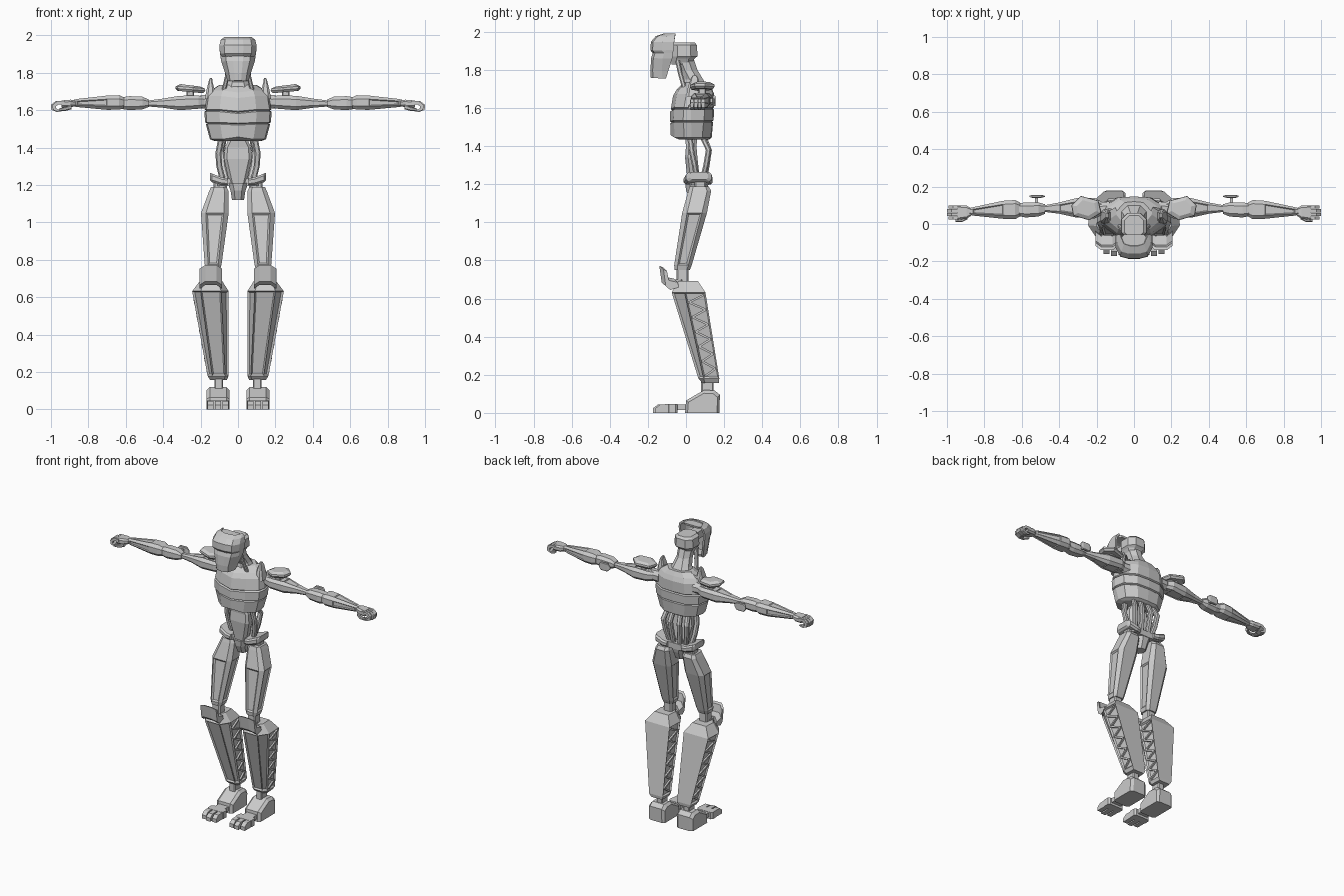
import bpy, bmesh, math
from mathutils import Vector

grey = bpy.data.materials.new("grey_metal")
grey.diffuse_color = (0.6, 0.6, 0.6, 1)


def finish(name, bm, mirror):
    bmesh.ops.recalc_face_normals(bm, faces=bm.faces)
    me = bpy.data.meshes.new(name)
    bm.to_mesh(me)
    bm.free()
    me.materials.append(grey)
    ob = bpy.data.objects.new(name, me)
    bpy.context.collection.objects.link(ob)
    if mirror:
        ob.modifiers.new("mirror", 'MIRROR').use_mirror_merge = False
    return ob


def loft(name, rings, mirror=True, panel=None, width=0.01, depth=-0.006, cap=True, closed=True):
    """Skin matching rings; faces chosen by the panel rule are inset."""
    bm = bmesh.new()
    vs = [[bm.verts.new(p) for p in r] for r in rings]
    n = len(vs[0])
    for a, b in zip(vs, vs[1:]):
        for i in range(n if closed else n - 1):
            j = (i + 1) % n
            bm.faces.new((a[i], a[j], b[j], b[i]))
    if cap:
        bm.faces.new(vs[0])
        bm.faces.new(vs[-1])
    bmesh.ops.recalc_face_normals(bm, faces=bm.faces)
    if panel:
        fs = [f for f in bm.faces if panel(f)]
        bmesh.ops.inset_individual(bm, faces=fs, thickness=width, depth=depth)
    return finish(name, bm, mirror)


def octo(a0, a1, b0, b1, c):
    """Rectangle with cut corners."""
    k = c * min(a1 - a0, b1 - b0)
    return [(a0 + k, b0), (a1 - k, b0), (a1, b0 + k), (a1, b1 - k),
            (a1 - k, b1), (a0 + k, b1), (a0, b1 - k), (a0, b0 + k)]


def rz(z, x0, x1, y0, y1, c=0.25):
    return [(a, b, z) for a, b in octo(x0, x1, y0, y1, c)]


def rx(x, y0, y1, z0, z1, c=0.25):
    return [(x, a, b) for a, b in octo(y0, y1, z0, z1, c)]


def box(name, x0, x1, y0, y1, z0, z1, c=0.12, mirror=True):
    return loft(name, [rz(z0, x0, x1, y0, y1, c), rz(z1, x0, x1, y0, y1, c)], mirror)


def rod(bm, p, q, r):
    """Square strut between two points."""
    d = (q - p).normalized()
    u = d.cross(Vector((1, 0, 0))).normalized() * r
    w = Vector((1, 0, 0)) * r
    a, b = [[bm.verts.new(e + s * u + t * w) for s, t in ((1, 1), (-1, 1), (-1, -1), (1, -1))] for e in (p, q)]
    for i in range(4):
        j = (i + 1) % 4
        bm.faces.new((a[i], a[j], b[j], b[i]))
    bm.faces.new(a)
    bm.faces.new(b)


# Head: open-backed face mask, skull and neck
def mask_ring(z, w, yb, yf, k):
    half = [(w, yb), (w, yf + 0.055), (w * k, yf + 0.01), (w * 0.3, yf)]
    return [(x, y, z) for x, y in half] + [(-x, y, z) for x, y in reversed(half)]


mask = loft("face_mask", [
    mask_ring(1.758, 0.05, -0.105, -0.178, 0.75), mask_ring(1.80, 0.062, -0.092, -0.18, 0.7),
    mask_ring(1.862, 0.083, -0.072, -0.176, 0.7), mask_ring(1.89, 0.087, -0.068, -0.168, 0.7),
    mask_ring(1.905, 0.09, -0.066, -0.18, 0.75), mask_ring(1.945, 0.093, -0.062, -0.178, 0.75),
    mask_ring(1.972, 0.086, -0.058, -0.155, 0.75), mask_ring(1.985, 0.07, -0.056, -0.115, 0.75)],
    mirror=False, cap=False, closed=False)
s = mask.modifiers.new("thickness", 'SOLIDIFY')
s.thickness, s.offset = 0.014, 0
loft("mask_crown", [rz(1.972, -0.07, 0.07, -0.14, -0.058), rz(1.985, -0.068, 0.068, -0.115, -0.056)], False)
box("mask_chin", -0.045, 0.045, -0.17, -0.105, 1.757, 1.77, 0.2, False)
loft("eye", [[(x, -0.176 + 0.4 * (x - 0.03), z) for x, z in ((0.025, 1.868), (0.058, 1.875), (0.056, 1.89), (0.03, 1.884))],
             [(x, -0.17 + 0.4 * (x - 0.03), z) for x, z in ((0.025, 1.868), (0.058, 1.875), (0.056, 1.89), (0.03, 1.884))]])
loft("skull", [rz(1.83, -0.045, 0.045, -0.075, 0.03), rz(1.86, -0.06, 0.06, -0.08, 0.045),
               rz(1.872, -0.07, 0.07, -0.08, 0.06), rz(1.93, -0.068, 0.068, -0.08, 0.058),
               rz(1.945, -0.05, 0.05, -0.07, 0.045)], False)
box("mask_mount", -0.03, 0.03, -0.15, -0.05, 1.88, 1.93, mirror=False)
loft("neck", [rz(1.70, -0.085, 0.085, -0.02, 0.12, 0.3), rz(1.75, -0.06, 0.06, -0.01, 0.09, 0.3),
              rz(1.80, -0.048, 0.048, -0.035, 0.06, 0.3), rz(1.86, -0.05, 0.05, -0.06, 0.04, 0.3)], False)
loft("neck_cord", [rz(z, x - 0.012, x + 0.012, y - 0.012, y + 0.012)
                   for x, y, z in ((0.075, -0.01, 1.71), (0.058, -0.03, 1.78), (0.05, -0.045, 1.85))])


# Chest: stacked bands with a front ridge
def chest_ring(z, w, yf, yb, dz=0.0):
    half = [(0, yf, -dz), (w * 0.55, yf + 0.02, 0), (w * 0.95, yf + 0.07, 0), (w, yf + 0.11, 0),
            (w * 0.92, yb - 0.05, 0), (w * 0.5, yb - 0.005, 0), (0, yb, 0)]
    return [(x, y, z + d) for x, y, d in half] + [(-x, y, z + d) for x, y, d in reversed(half[1:-1])]


loft("chest", [
    chest_ring(1.435, 0.125, -0.055, 0.12, -0.012), chest_ring(1.445, 0.15, -0.08, 0.135, -0.012),
    chest_ring(1.525, 0.172, -0.083, 0.142, 0.005), chest_ring(1.53, 0.164, -0.076, 0.136, 0.005),
    chest_ring(1.535, 0.176, -0.085, 0.145, 0.005), chest_ring(1.592, 0.18, -0.083, 0.147, 0.01),
    chest_ring(1.598, 0.17, -0.074, 0.14, 0.01), chest_ring(1.604, 0.178, -0.08, 0.147, 0.01),
    chest_ring(1.675, 0.165, -0.068, 0.147, 0.01), chest_ring(1.705, 0.148, -0.05, 0.135, 0.01),
    chest_ring(1.735, 0.1, -0.02, 0.12, 0.01)], False)
loft("collar_spike", [rz(1.66, 0.12, 0.178, 0.0, 0.08), rz(1.71, 0.125, 0.168, 0.01, 0.075),
                      rz(1.755, 0.137, 0.157, 0.025, 0.065), rz(1.772, 0.138, 0.15, 0.035, 0.055)])

# Waist: belly shell, side and back cords
loft("belly", [rz(1.20, -0.04, 0.04, 0.01, 0.06), rz(1.25, -0.055, 0.055, 0.005, 0.07),
               rz(1.34, -0.075, 0.075, -0.005, 0.06), rz(1.40, -0.07, 0.07, 0.0, 0.055),
               rz(1.445, -0.05, 0.05, -0.005, 0.06)], False)
cords = {"side_cord": [(0.09, 0.02, 1.45), (0.105, 0.03, 1.37), (0.1, 0.045, 1.30), (0.085, 0.055, 1.24)],
         "outer_back_cord": [(0.075, 0.085, 1.45), (0.09, 0.118, 1.38), (0.08, 0.105, 1.30), (0.06, 0.085, 1.22)],
         "inner_back_cord": [(0.028, 0.095, 1.45), (0.035, 0.122, 1.38), (0.03, 0.11, 1.30), (0.022, 0.09, 1.18)]}
for name, path in cords.items():
    loft(name, [rz(z, x - 0.016, x + 0.016, y - 0.014, y + 0.014) for x, y, z in path])

# Hips: belt plates and groin plate
box("belt_core", -0.11, 0.11, 0.015, 0.12, 1.195, 1.235, mirror=False)
loft("belt_wing", [rx(0.055, -0.012, 0.135, 1.20, 1.235), rx(0.085, -0.012, 0.14, 1.20, 1.24),
                   rx(0.14, 0.0, 0.135, 1.215, 1.262), rx(0.15, 0.02, 0.115, 1.225, 1.265)])
loft("groin_plate", [rz(1.12, -0.032, 0.032, 0.02, 0.09), rz(1.17, -0.04, 0.04, 0.0, 0.11),
                     rz(1.21, -0.056, 0.056, -0.005, 0.12)], False)
box("hip_joint", 0.06, 0.13, 0.045, 0.105, 1.14, 1.22)

# Thighs with recessed panels
loft("thigh", [rz(0.75, 0.095, 0.172, -0.06, 0.02, 0.2), rz(0.775, 0.088, 0.178, -0.062, 0.03, 0.2),
               rz(1.05, 0.05, 0.198, -0.02, 0.11, 0.2), rz(1.165, 0.05, 0.155, 0.012, 0.132, 0.2),
               rz(1.188, 0.06, 0.145, 0.02, 0.12, 0.2)],
     panel=lambda f: f.calc_area() > 0.018 and f.normal.y < 0.6, width=0.013, depth=-0.008)

# Knees
box("knee_joint", 0.105, 0.165, -0.05, 0.012, 0.66, 0.78)
guard = [(-0.14, 0.772), (-0.122, 0.765), (-0.112, 0.715), (-0.065, 0.705), (-0.06, 0.68),
         (-0.105, 0.665), (-0.128, 0.685)]
loft("knee_guard", [[(x, y + dy, z - dy * k) for y, z in guard]
                    for x, dy, k in ((0.085, 0.022, 0.9), (0.115, 0, 0), (0.175, 0, 0), (0.205, 0.022, 0.9))])
box("knee_guard_arm", 0.12, 0.17, -0.09, -0.02, 0.67, 0.70)


# Calves: faceted front, recessed truss on inner and outer sides
def calf_ring(z, x0, x1, f0, f1, yf, ym, yb):
    return [(f0, yf, z), (f1, yf, z), (x1, ym, z), (x1 - 0.004, yb, z), (x0 + 0.004, yb, z), (x0, ym, z)]


top = (0.632, 0.05, 0.245, 0.09, 0.2, -0.075, -0.008, 0.102)
low = (0.18, 0.05, 0.163, 0.068, 0.138, 0.065, 0.092, 0.175)
loft("calf", [calf_ring(0.158, 0.06, 0.15, 0.075, 0.13, 0.085, 0.1, 0.172), calf_ring(*low), calf_ring(*top),
              calf_ring(0.692, 0.088, 0.2, 0.11, 0.18, -0.04, -0.01, 0.062)],
     panel=lambda f: f.calc_area() > 0.02 and f.normal.y < 0.7, width=0.011, depth=-0.01)
bm = bmesh.new()
for side in (1, 2):
    sgn = -1 if side == 1 else 1
    shift = -sgn * 0.005
    front = [Vector((r[side] + shift, r[6] + 0.012, r[0])) for r in (top, low)]
    back = [Vector((r[side] - sgn * 0.008, r[7] - 0.012, r[0])) for r in (top, low)]
    n = 11
    pts = [(front if i % 2 else back)[0].lerp((front if i % 2 else back)[1], 0.03 + 0.94 * i / n) for i in range(n + 1)]
    for p, q in zip(pts, pts[1:]):
        rod(bm, p, q, 0.0055)
finish("calf_truss", bm, True)

# Feet
box("ankle", 0.08, 0.125, 0.08, 0.145, 0.10, 0.18)
side_profile = [(-0.005, 0), (0.175, 0), (0.178, 0.095), (0.15, 0.118), (0.095, 0.12), (0.0, 0.065)]
loft("heel", [[(x, 0.088 + (y - 0.088) * k, z * k) for y, z in side_profile]
              for x, k in ((0.045, 0.86), (0.062, 1), (0.15, 1), (0.168, 0.86))])
box("foot_bridge", 0.07, 0.145, -0.07, 0.02, 0.015, 0.045)
box("foot_ball", 0.047, 0.167, -0.1, -0.045, 0.0, 0.047, 0.2)
for i, (x, y) in enumerate(((0.066, -0.165), (0.107, -0.172), (0.148, -0.16))):
    loft("toe_%d" % (i + 1), [[(x + s, a, b) for a, b in ((-0.09, 0), (y, 0), (y, 0.025), (y + 0.025, 0.044), (-0.09, 0.046))]
                              for s in (-0.016, 0.016)])

# Arms
loft("shoulder_joint", [rx(0.13, 0.04, 0.12, 1.605, 1.685, 0.3), rx(0.20, 0.045, 0.115, 1.61, 1.68, 0.3)])
loft("upper_arm", [rx(0.175, 0.045, 0.12, 1.615, 1.672), rx(0.21, 0.03, 0.14, 1.608, 1.678),
                   rx(0.31, 0.035, 0.138, 1.60, 1.677), rx(0.40, 0.055, 0.115, 1.613, 1.662),
                   rx(0.48, 0.065, 0.1, 1.62, 1.652)],
     panel=lambda f: f.calc_area() > 0.0038, width=0.007, depth=-0.004)
loft("elbow_cuff", [rx(0.475, 0.055, 0.105, 1.618, 1.655), rx(0.51, 0.04, 0.115, 1.605, 1.672),
                    rx(0.58, 0.035, 0.115, 1.60, 1.675), rx(0.63, 0.045, 0.11, 1.608, 1.668)])
box("elbow_fin_stem", 0.512, 0.53, 0.10, 0.145, 1.63, 1.65)
loft("elbow_fin", [rx(0.475, 0.145, 0.15, 1.628, 1.648), rx(0.495, 0.14, 0.156, 1.61, 1.665),
                   rx(0.545, 0.14, 0.156, 1.61, 1.665), rx(0.56, 0.145, 0.15, 1.628, 1.648)])
loft("forearm", [rx(0.61, 0.04, 0.115, 1.61, 1.668), rx(0.635, 0.026, 0.128, 1.603, 1.68),
                 rx(0.70, 0.028, 0.124, 1.602, 1.678), rx(0.86, 0.045, 0.09, 1.617, 1.66),
                 rx(0.88, 0.05, 0.085, 1.62, 1.655)],
     panel=lambda f: f.calc_area() > 0.004, width=0.007, depth=-0.005)

# Shoulder pads on short posts
outline = [(0.175, 0.06), (0.24, 0.02), (0.325, 0.045), (0.335, 0.1), (0.285, 0.15), (0.19, 0.125)]
loft("shoulder_pad", [[(0.255 + (x - 0.255) * k, 0.085 + (y - 0.085) * k, z + 0.08 * (x - 0.255)) for x, y in outline]
                      for z, k in ((1.697, 0.85), (1.71, 1), (1.722, 0.97), (1.733, 0.65))])
box("shoulder_pad_post", 0.235, 0.275, 0.065, 0.105, 1.66, 1.71)

# Hands with curled fingers
loft("palm", [rx(0.87, 0.045, 0.085, 1.622, 1.652), rx(0.895, 0.028, 0.098, 1.615, 1.656),
              rx(0.945, 0.022, 0.1, 1.615, 1.652)])
curl = [(0.935, 1.65), (0.975, 1.648), (1.0, 1.628), (0.998, 1.602), (0.968, 1.59), (0.94, 1.598),
        (0.945, 1.606), (0.968, 1.602), (0.982, 1.611), (0.982, 1.622), (0.966, 1.631), (0.935, 1.63)]
for i in range(4):
    y = 0.032 + 0.0195 * i
    dx = 0.008 * (i in (0, 3))
    bm = bmesh.new()
    rows = [[bm.verts.new((x - dx, y + s, z)) for x, z in curl] for s in (-0.0085, 0.0085)]
    for j in range(12):
        k = (j + 1) % 12
        bm.faces.new((rows[0][j], rows[0][k], rows[1][k], rows[1][j]))
    for j in range(5):
        for r in rows:
            bm.faces.new((r[j], r[j + 1], r[10 - j], r[11 - j]))
    finish("finger_%d" % (i + 1), bm, True)
loft("thumb", [rx(0.89, 0.025, 0.045, 1.605, 1.63), rx(0.92, 0.01, 0.03, 1.597, 1.618),
               rx(0.955, 0.012, 0.028, 1.595, 1.61)])
